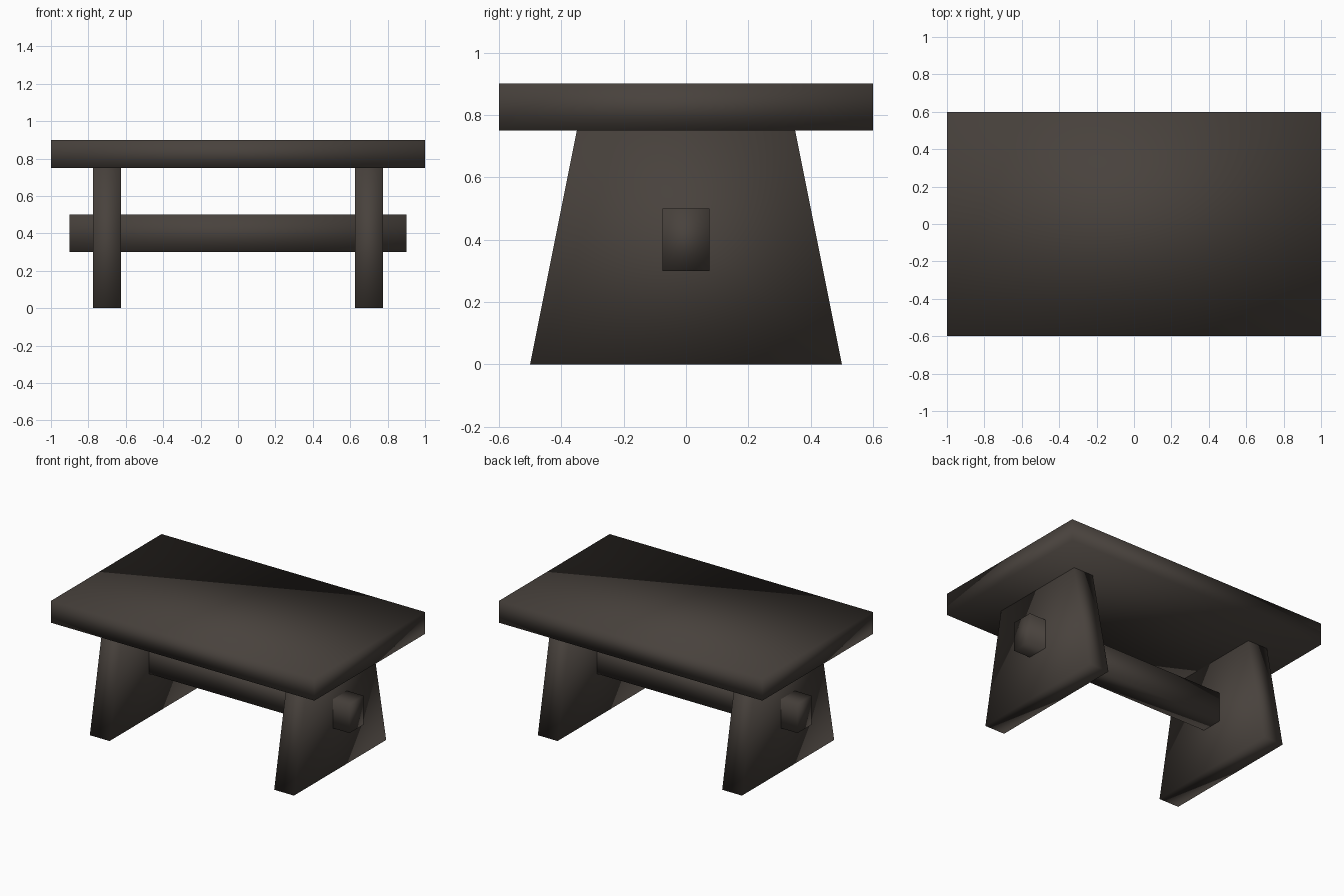
import bpy

if "Cube" in bpy.data.objects:
    bpy.data.objects.remove(bpy.data.objects["Cube"])

wood = bpy.data.materials.new("dark wood")
wood.diffuse_color = (0.065, 0.054, 0.046, 1)
wood.use_nodes = True
wood.node_tree.nodes["Principled BSDF"].inputs["Base Color"].default_value = wood.diffuse_color


def block(name, x, half_x, z0, z1, y_bottom, y_top):
    """Box whose half depth can taper from bottom to top."""
    bpy.ops.mesh.primitive_cube_add(size=2)
    ob = bpy.context.object
    ob.name = name
    for v in ob.data.vertices:
        high = v.co.z > 0
        v.co = (x + v.co.x * half_x,
                v.co.y * (y_top if high else y_bottom),
                z1 if high else z0)
    # softly shaded, shared corner normals
    for p in ob.data.polygons:
        p.use_smooth = True
    ob.data.materials.append(wood)
    return ob


# Table top
block("table_top", 0, 1.0, 0.75, 0.9, 0.6, 0.6)

# Tapered slab legs
for side, x in (("left", -0.7), ("right", 0.7)):
    block(side + "_leg", x, 0.075, 0, 0.75, 0.5, 0.35)

# Stretcher beam passing through both legs
block("stretcher", 0, 0.9, 0.3, 0.5, 0.075, 0.075)
